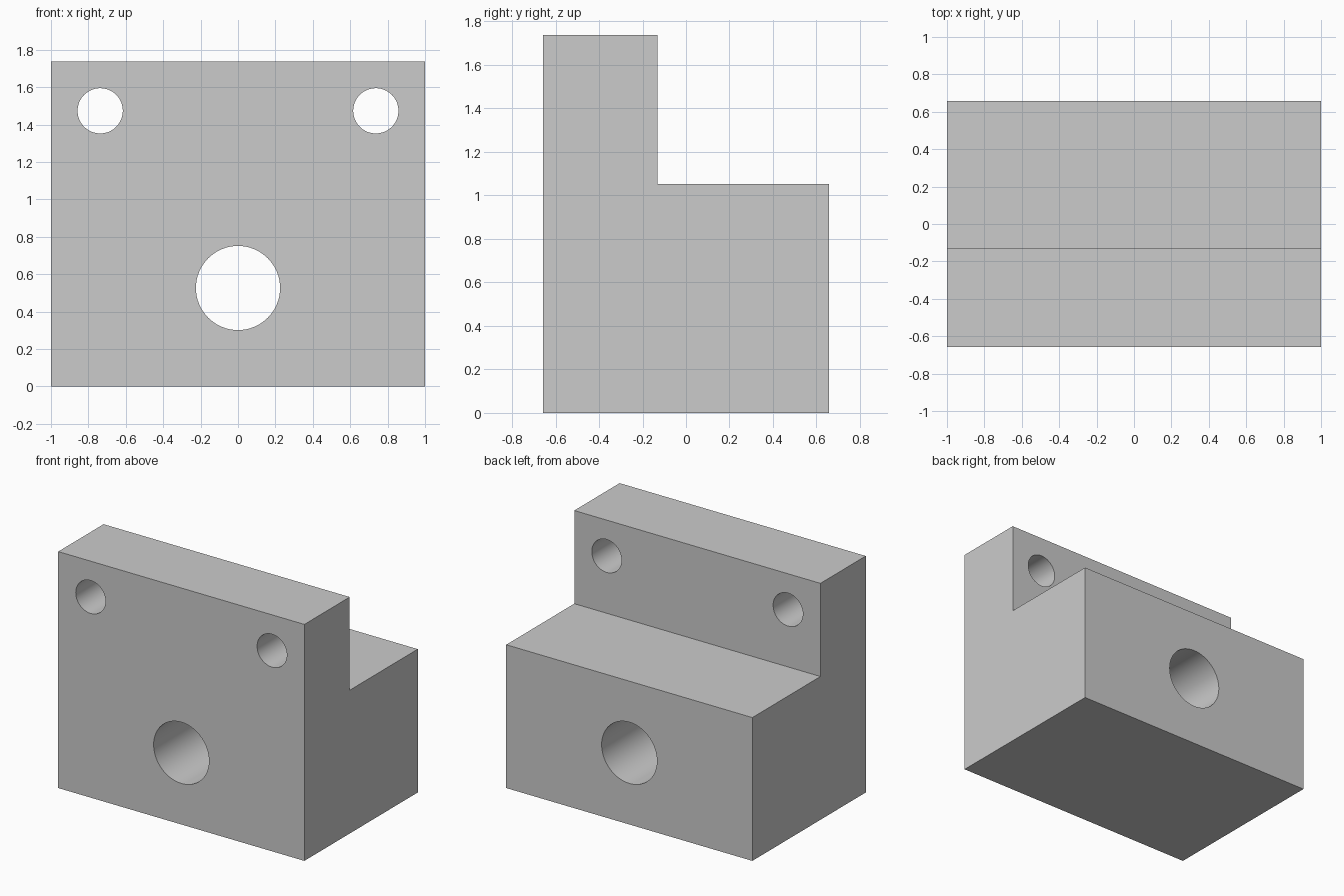
import bpy, bmesh, math
from mathutils import Matrix

if "Cube" in bpy.data.objects:
    bpy.data.objects.remove(bpy.data.objects["Cube"])

U = 1 / 19                      # drawing unit: the block is 38 units wide
WIDTH, DEPTH, HEIGHT = 38 * U, 25 * U, 33 * U
LEDGE_Z, WALL_T = 20 * U, 10 * U


def make_object(name, bm):
    bmesh.ops.recalc_face_normals(bm, faces=bm.faces[:])
    mesh = bpy.data.meshes.new(name)
    bm.to_mesh(mesh)
    bm.free()
    obj = bpy.data.objects.new(name, mesh)
    bpy.context.collection.objects.link(obj)
    return obj


# Stepped block: L-shaped side profile extruded along x
front, back = -DEPTH / 2, DEPTH / 2
step = front + WALL_T
profile = [(front, 0), (back, 0), (back, LEDGE_Z),
           (step, LEDGE_Z), (step, HEIGHT), (front, HEIGHT)]
bm = bmesh.new()
face = bm.faces.new([bm.verts.new((-WIDTH / 2, y, z)) for y, z in profile])
extruded = bmesh.ops.extrude_face_region(bm, geom=[face])["geom"]
bmesh.ops.translate(bm, vec=(WIDTH, 0, 0),
                    verts=[v for v in extruded if isinstance(v, bmesh.types.BMVert)])
block = make_object("stepped_block", bm)

# Hole cutters: one large bore and two mirrored screw holes, all along y
bm = bmesh.new()
for x, z, radius in [(0, 10 * U, 0.225),
                     (-14 * U, 28 * U, 0.121), (14 * U, 28 * U, 0.121)]:
    bmesh.ops.create_cone(
        bm, cap_ends=True, segments=64, radius1=radius, radius2=radius,
        depth=DEPTH * 1.5,
        matrix=Matrix.Translation((x, 0, z)) @ Matrix.Rotation(math.pi / 2, 4, 'X'))
cutter = make_object("hole_cutter", bm)
cutter.hide_render = True

# Drill the holes and discard the cutter
holes = block.modifiers.new("holes", 'BOOLEAN')
holes.operation = 'DIFFERENCE'
holes.solver = 'EXACT'
holes.object = cutter
bpy.context.view_layer.objects.active = block
block.select_set(True)
bpy.ops.object.modifier_apply(modifier=holes.name)
bpy.data.objects.remove(cutter)

# Smooth bores, crisp block edges
bpy.ops.object.shade_smooth_by_angle(angle=math.radians(30))
